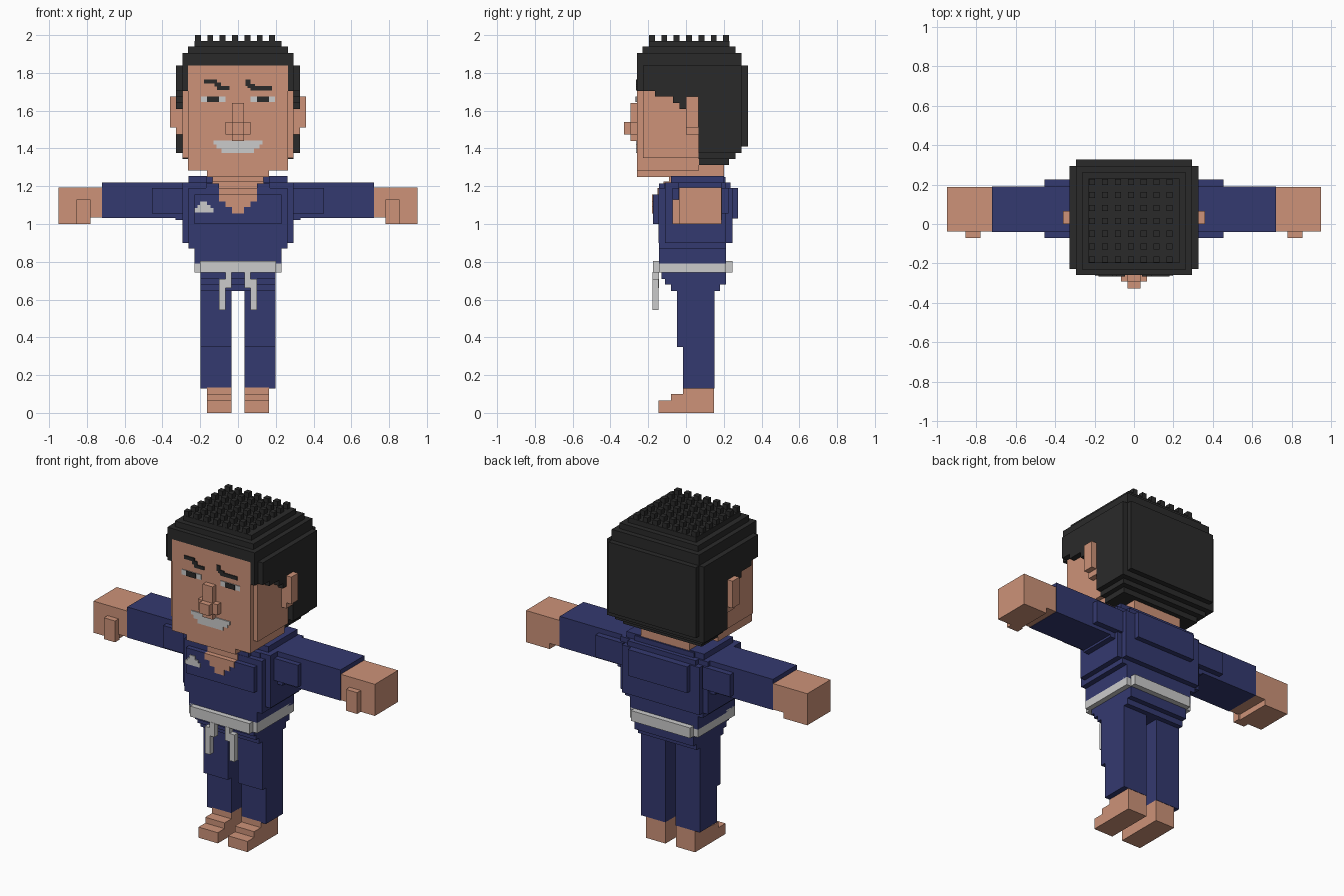
import bpy
import bmesh


def material(name, r, g, b):
    m = bpy.data.materials.new(name)
    m.diffuse_color = (r, g, b, 1)
    return m


SKIN = material("skin", 0.61, 0.29, 0.19)
NAVY = material("navy_cloth", 0.034, 0.041, 0.16)
BLACK = material("black_hair", 0.023, 0.023, 0.023)
WHITE = material("off_white", 0.60, 0.60, 0.60)


def blocks(name, mat, boxes, mirror=False):
    """One object from boxes (x0, x1, y0, y1, z0, z1), optionally mirrored in x."""
    bm = bmesh.new()
    all_boxes = list(boxes)
    if mirror:
        all_boxes += [(-b[1], -b[0]) + tuple(b[2:]) for b in boxes]
    for x0, x1, y0, y1, z0, z1 in all_boxes:
        verts = bmesh.ops.create_cube(bm, size=1)["verts"]
        for v in verts:
            v.co = ((x0 + x1) / 2 + v.co.x * (x1 - x0),
                    (y0 + y1) / 2 + v.co.y * (y1 - y0),
                    (z0 + z1) / 2 + v.co.z * (z1 - z0))
    me = bpy.data.meshes.new(name)
    bm.to_mesh(me)
    bm.free()
    me.materials.append(mat)
    ob = bpy.data.objects.new(name, me)
    bpy.context.collection.objects.link(ob)
    return ob


def layers(rows):
    """Centred boxes from (half width, y0, y1, z0, z1)."""
    return [(-w, w, y0, y1, z0, z1) for w, y0, y1, z0, z1 in rows]


def face_plates(name, mat, rows, y, depth=0.006):
    """Thin plates on a front face from (x0, x1, z0, z1)."""
    return blocks(name, mat, [(a, b, y - depth, y + 0.002, c, d) for a, b, c, d in rows])


# Feet and legs
blocks("feet", SKIN, [
    (0.035, 0.165, -0.145, 0.148, 0, 0.065),
    (0.035, 0.165, -0.08, 0.148, 0.065, 0.10),
    (0.035, 0.165, -0.015, 0.148, 0.10, 0.135)], True)
blocks("trouser_legs", NAVY, [
    (0.035, 0.198, -0.015, 0.15, 0.13, 0.35),
    (0.035, 0.198, -0.048, 0.15, 0.35, 0.65)], True)
blocks("trouser_hips", NAVY, layers([
    (0.198, -0.08, 0.18, 0.645, 0.68),
    (0.198, -0.11, 0.212, 0.68, 0.71),
    (0.198, -0.13, 0.212, 0.71, 0.75)]))

# Jacket: rounded torso in crossed layers
blocks("jacket", NAVY, layers([
    (0.23, -0.143, 0.212, 0.79, 0.87),
    (0.262, -0.143, 0.212, 0.87, 0.90),
    (0.262, -0.145, 0.245, 0.90, 1.19),
    (0.295, -0.11, 0.21, 0.90, 1.22),
    (0.23, -0.175, 0.15, 1.00, 1.155),
    (0.20, 0.10, 0.276, 1.03, 1.19),
    (0.23, -0.115, 0.235, 1.19, 1.22)]))
blocks("jacket_collar", NAVY, [
    (0.165, 0.262, -0.08, 0.20, 1.20, 1.255),
    (0.10, 0.17, -0.143, -0.05, 1.155, 1.215)], True)
blocks("collar_back", NAVY, layers([(0.20, 0.15, 0.21, 1.20, 1.25)]))

# Skin in the open collar, stepping down to a point
blocks("open_chest", SKIN, layers([
    (0.135, -0.118, 0, 1.185, 1.225),
    (0.10, -0.15, 0, 1.155, 1.19),
    (0.10, -0.18, 0, 1.12, 1.157),
    (0.067, -0.18, 0, 1.09, 1.12),
    (0.033, -0.18, 0, 1.055, 1.09)]))

# Plain chest patch
face_plates("chest_patch", WHITE, [
    (-0.23, -0.13, 1.06, 1.085),
    (-0.215, -0.145, 1.085, 1.10),
    (-0.20, -0.165, 1.10, 1.12)], -0.175)

# Belt with two hanging tails
blocks("belt", WHITE, layers([
    (0.23, -0.143, 0.212, 0.742, 0.805),
    (0.20, -0.175, 0.245, 0.742, 0.805)]))
blocks("belt_tails", WHITE, [
    (0.035, 0.067, -0.177, -0.143, 0.66, 0.745),
    (0.065, 0.10, -0.177, -0.145, 0.545, 0.71)], True)

# Sleeves and hands
blocks("sleeves", NAVY, [
    (0.27, 0.72, -0.04, 0.19, 1.033, 1.22),
    (0.27, 0.455, -0.072, 0.225, 1.055, 1.19),
    (0.27, 0.33, -0.04, 0.19, 1.02, 1.06)], True)
blocks("hands", SKIN, [
    (0.715, 0.95, -0.037, 0.187, 1.06, 1.193),
    (0.72, 0.79, -0.037, 0.187, 1.035, 1.07),
    (0.79, 0.95, -0.037, 0.187, 1.00, 1.065),
    (0.78, 0.855, -0.072, -0.03, 1.00, 1.13)], True)

# Head
blocks("neck", SKIN, layers([
    (0.135, -0.09, 0.19, 1.20, 1.25),
    (0.163, -0.09, 0.20, 1.25, 1.32)]))
blocks("head", SKIN, layers([
    (0.165, -0.26, 0.06, 1.25, 1.29),
    (0.265, -0.26, 0.07, 1.283, 1.84),
    (0.293, -0.228, 0.07, 1.35, 1.80)]))
blocks("ears", SKIN, [
    (0.28, 0.36, 0.0, 0.065, 1.51, 1.675),
    (0.28, 0.327, 0.0, 0.065, 1.475, 1.515)], True)
blocks("nose", SKIN, layers([
    (0.033, -0.293, -0.25, 1.44, 1.64),
    (0.066, -0.293, -0.25, 1.475, 1.54),
    (0.033, -0.327, -0.25, 1.475, 1.54)]))

# Face details as thin plates
FACE = -0.26
face_plates("eye_whites", WHITE, [
    (-0.197, -0.066, 1.645, 1.676), (0.066, 0.197, 1.645, 1.676)], FACE, 0.004)
face_plates("pupils", BLACK, [
    (-0.165, -0.10, 1.645, 1.676), (0.10, 0.165, 1.645, 1.676)], FACE, 0.007)
face_plates("eyebrows", BLACK, [
    (-0.18, -0.11, 1.745, 1.766), (-0.125, -0.09, 1.727, 1.75),
    (-0.11, -0.045, 1.71, 1.73), (0.04, 0.065, 1.73, 1.766),
    (0.05, 0.09, 1.72, 1.74), (0.065, 0.18, 1.708, 1.73)], FACE)
face_plates("mouth", WHITE, [
    (-0.13, 0.13, 1.42, 1.442), (-0.115, 0.115, 1.40, 1.42),
    (-0.088, 0.085, 1.376, 1.40)], FACE)

# Hair: crown and back in stepped layers
blocks("hair", BLACK, layers([
    (0.327, 0.065, 0.295, 1.375, 1.84),
    (0.295, 0.065, 0.327, 1.41, 1.84),
    (0.295, 0.065, 0.262, 1.345, 1.38),
    (0.265, 0.065, 0.228, 1.312, 1.35),
    (0.295, -0.26, 0.295, 1.84, 1.905),
    (0.265, -0.23, 0.262, 1.905, 1.94),
    (0.23, -0.197, 0.23, 1.94, 1.97)]))

# Hair at the temples with a stepped lower edge
blocks("hair_sides", BLACK, [
    (0.265, 0.295, -0.26, -0.225, 1.705, 1.84),
    (0.265, 0.327, -0.228, -0.165, 1.705, 1.84),
    (0.265, 0.327, -0.165, -0.07, 1.675, 1.84),
    (0.265, 0.327, -0.07, -0.035, 1.64, 1.84),
    (0.265, 0.327, -0.035, 0.0, 1.61, 1.84),
    (0.265, 0.327, 0.0, 0.07, 1.675, 1.84)], True)

# Tufts on the crown
tufts = []
for i in range(7):
    for j in range(7):
        x, y = -0.228 + i * 0.0655, -0.196 + j * 0.0655
        tufts.append((x, x + 0.031, y, y + 0.031, 1.96, 2.0))
blocks("hair_tufts", BLACK, tufts)
